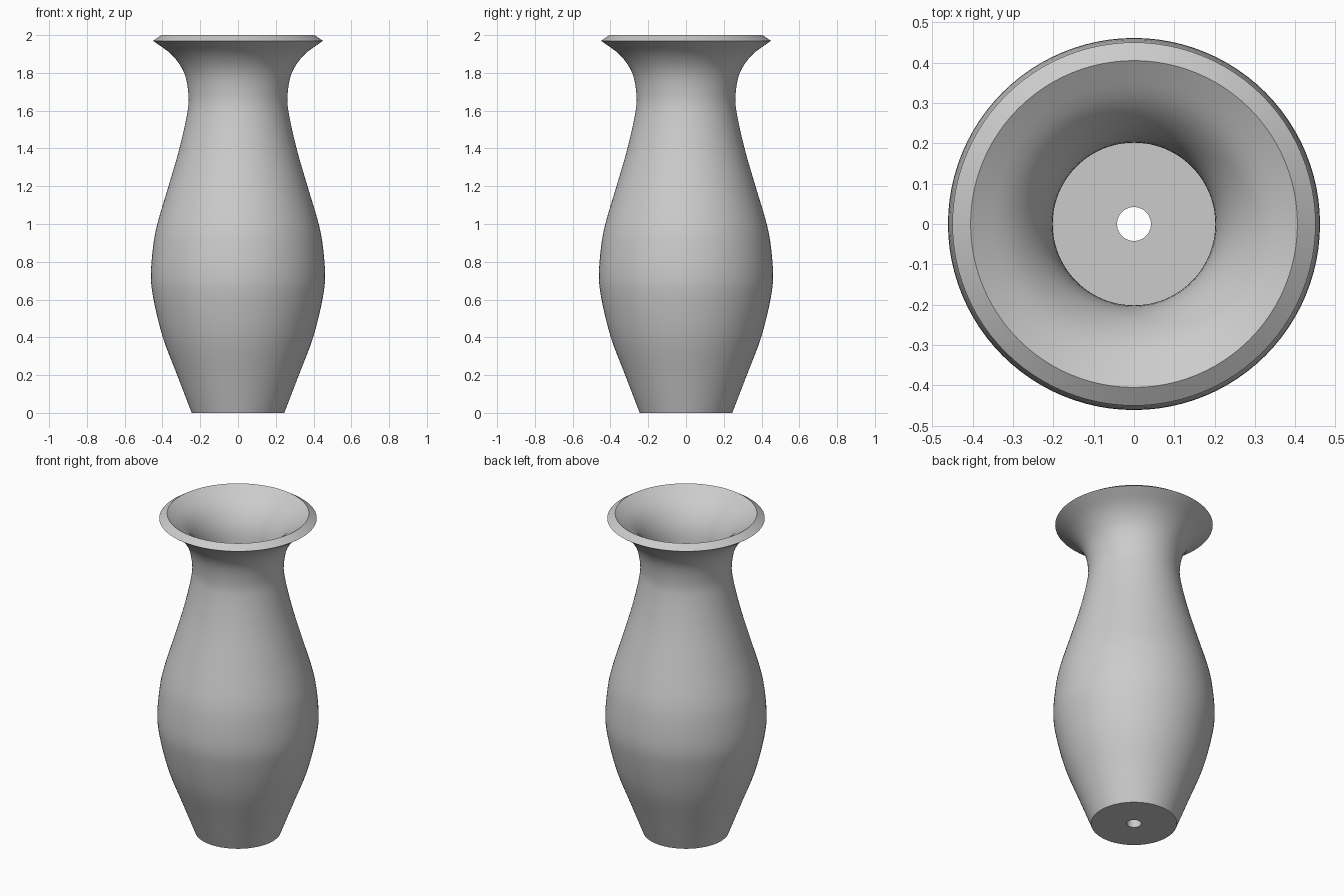
import bpy
import bmesh
import math
from mathutils import Vector

SEGMENTS = 96
STEPS = 4

cube = bpy.data.objects.get("Cube")
if cube:
    bpy.data.objects.remove(cube, do_unlink=True)


def smooth_path(points):
    """Catmull-Rom curve through (radius, height) points."""
    pts = [Vector(p) for p in points]
    pts = [2 * pts[0] - pts[1]] + pts + [2 * pts[-1] - pts[-2]]
    path = []
    for a, b, c, d in zip(pts, pts[1:], pts[2:], pts[3:]):
        for i in range(STEPS):
            t = i / STEPS
            path.append(0.5 * (2 * b + (c - a) * t
                               + (2 * a - 5 * b + 4 * c - d) * t ** 2
                               + (3 * b - a - 3 * c + d) * t ** 3))
    return path + [pts[-2]]


# Wall profiles: foot, belly, neck and flared lip
outer = smooth_path([(0.245, 0), (0.322, 0.2), (0.398, 0.4), (0.447, 0.6),
                     (0.461, 0.73), (0.447, 0.9), (0.422, 1.02), (0.368, 1.2),
                     (0.31, 1.4), (0.27, 1.58), (0.262, 1.68), (0.285, 1.8),
                     (0.35, 1.895), (0.45, 1.97)])
inner = smooth_path([(0.405, 2.0), (0.295, 1.925), (0.225, 1.82), (0.202, 1.7),
                     (0.212, 1.57), (0.252, 1.39), (0.31, 1.19), (0.365, 1.0),
                     (0.395, 0.85), (0.401, 0.73), (0.387, 0.6), (0.34, 0.42),
                     (0.264, 0.22), (0.202, 0.055)])

# Closed section with a drain hole through the floor
hole = 0.042
section = [(hole, 0)] + outer + inner + [(hole, 0.055)]

bm = bmesh.new()
verts = [bm.verts.new((p[0], 0, p[1])) for p in section]
edges = [bm.edges.new((v, verts[(i + 1) % len(verts)])) for i, v in enumerate(verts)]
bmesh.ops.spin(bm, geom=verts + edges, cent=(0, 0, 0), axis=(0, 0, 1),
               angle=math.tau, steps=SEGMENTS, use_merge=True)
bmesh.ops.remove_doubles(bm, verts=bm.verts, dist=0.0001)
bmesh.ops.recalc_face_normals(bm, faces=bm.faces)
mesh = bpy.data.meshes.new("vase")
bm.to_mesh(mesh)
bm.free()

vase = bpy.data.objects.new("vase", mesh)
bpy.context.collection.objects.link(vase)

# Plain grey clay
clay = bpy.data.materials.new("grey_clay")
clay.use_nodes = True
color = (0.6, 0.6, 0.6, 1)
clay.diffuse_color = color
clay.node_tree.nodes["Principled BSDF"].inputs["Base Color"].default_value = color
mesh.materials.append(clay)

# Smooth walls with crisp foot, lip and hole edges
bpy.ops.object.select_all(action="DESELECT")
vase.select_set(True)
bpy.context.view_layer.objects.active = vase
bpy.ops.object.shade_smooth_by_angle(angle=math.radians(30))
